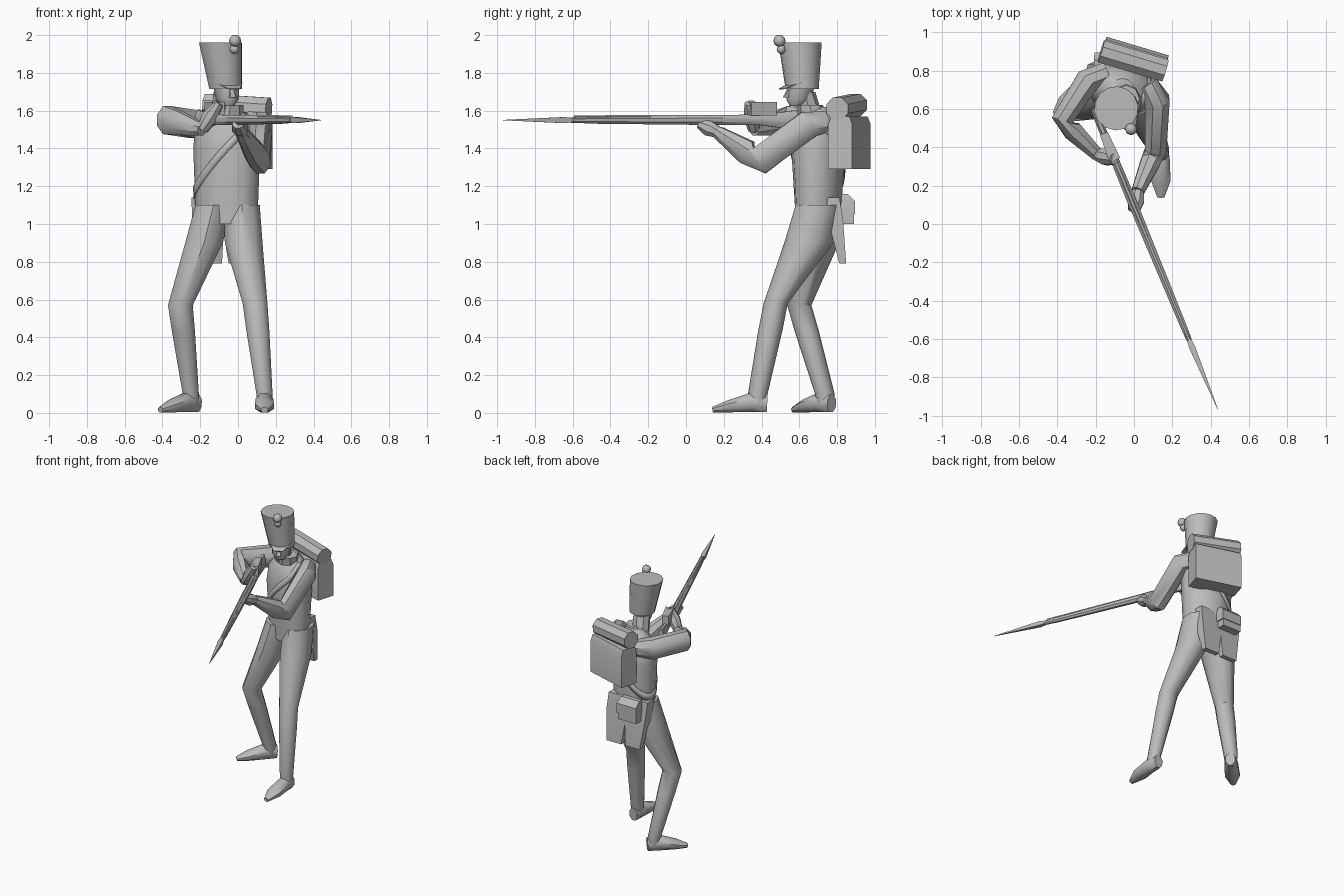
import bpy, bmesh, math
from mathutils import Vector, Matrix

cube = bpy.data.objects.get("Cube")
if cube:
    bpy.data.objects.remove(cube)

grey = bpy.data.materials.new("plain grey")
grey.use_nodes = True
grey.diffuse_color = (.5, .5, .5, 1)
grey.node_tree.nodes["Principled BSDF"].inputs["Base Color"].default_value = grey.diffuse_color

# Directions: up, aiming line of the musket, and the turned shoulders
X, UP = Vector((1, 0, 0)), Vector((0, 0, 1))
AIM = Vector((.38, -.92, 0)).normalized()
AIM_SIDE = UP.cross(AIM)
ACROSS = Vector((1, -.3, 0)).normalized()
BACKWARD = UP.cross(ACROSS)


def finish(name, bm, angle=40):
    bmesh.ops.recalc_face_normals(bm, faces=bm.faces)
    mesh = bpy.data.meshes.new(name)
    bm.to_mesh(mesh)
    bm.free()
    part = bpy.data.objects.new(name, mesh)
    bpy.context.collection.objects.link(part)
    mesh.materials.append(grey)
    bpy.ops.object.select_all(action='DESELECT')
    part.select_set(True)
    bpy.context.view_layer.objects.active = part
    bpy.ops.object.shade_smooth_by_angle(angle=math.radians(angle))
    return part


def loft(name, centres, widths, depths=None, sides=8, ref=X, flat=False, angle=40):
    """Skin through rings; widths run along ref, depths across it."""
    bm = bmesh.new()
    depths = depths or widths
    grow = math.sqrt(2) if sides == 4 else 1
    rings = []
    for i, (centre, width, depth) in enumerate(zip(centres, widths, depths)):
        ahead = centres[min(i + 1, len(centres) - 1)]
        behind = centres[max(i - 1, 0)]
        along = UP if flat else (ahead - behind).normalized()
        side = (ref - along * ref.dot(along)).normalized()
        other = along.cross(side)
        ring = []
        for k in range(sides):
            turn = math.tau * (k + .5) / sides
            offset = side * width * math.cos(turn) + other * depth * math.sin(turn)
            ring.append(bm.verts.new(centre + offset * grow))
        rings.append(ring)
    for low, high in zip(rings, rings[1:]):
        for k in range(sides):
            after = (k + 1) % sides
            bm.faces.new((low[k], low[after], high[after], high[k]))
    bm.faces.new(rings[0])
    bm.faces.new(rings[-1])
    return finish(name, bm, angle)


def ball(name, centre, radius):
    bm = bmesh.new()
    bmesh.ops.create_uvsphere(bm, u_segments=8, v_segments=6, radius=radius,
                              matrix=Matrix.Translation(centre))
    finish(name, bm, angle=60)


def column(base, heights, direction=AIM, shifts=None):
    """Points above a base, each optionally shifted along a direction."""
    shifts = shifts or [0] * len(heights)
    return [base + UP * height + direction * shift for height, shift in zip(heights, shifts)]


# Torso and neck
CHEST = Vector((-.06, .7, 0))
HEIGHTS = (1, 1.1, 1.4, 1.52, 1.58, 1.62)
WIDTHS = (.17, .17, .18, .17, .11, .06)
DEPTHS = (.12, .12, .14, .12, .09, .06)
loft("torso", column(CHEST, HEIGHTS), WIDTHS, DEPTHS, sides=12, ref=ACROSS, flat=True)
loft("collar", column(CHEST, (1.57, 1.63), shifts=(.03, .05)), (.08, .07), ref=AIM_SIDE, flat=True)

# Head
HEAD = Vector((-.065, .615, 0))
loft("neck", column(HEAD, (1.58, 1.7), shifts=(-.05, -.01)), (.06, .06), ref=AIM_SIDE, flat=True)
loft("face", column(HEAD, (1.625, 1.66, 1.76), shifts=(.04, .02, 0)),
     (.03, .06, .07), (.03, .07, .08), sides=10, ref=AIM_SIDE, flat=True)
loft("nose", column(HEAD, (1.72, 1.67), shifts=(.07, .09)), (.01, .015), sides=4, ref=AIM_SIDE, flat=True)

# Tall hat with visor and pompon
loft("hat", column(HEAD, (1.715, 1.96), AIM_SIDE, (0, -.03)), (.088, .115),
     sides=14, ref=AIM_SIDE, flat=True)
loft("visor", column(HEAD, (1.745, 1.715), shifts=(.04, .12)),
     (.085, .035), (.008, .004), ref=AIM_SIDE)
pompon, badge = column(HEAD, (1.97, 1.925), shifts=(.13, .12))
ball("pompon", pompon, .032)
ball("hat_badge", badge, .024)


# Legs and feet
def leg(side, hip, seat, knee, ankle, toe):
    hip, seat, knee, ankle, toe = map(Vector, (hip, seat, knee, ankle, toe))
    calf = knee.lerp(ankle, .3)
    heel = ankle * 1
    heel.z = toe.z = 0
    loft(side + "_leg", [hip, seat, knee, calf, ankle, heel + UP * .03],
         (.1, .105, .069, .064, .045, .04), (.12, .13, .064, .064, .052, .04), sides=10, flat=True)
    pace = (toe - heel).normalized()
    heel -= pace * .05
    tops = (.05, .055, .035, .016)
    centres = [heel.lerp(toe, part) + UP * top for part, top in zip((0, .3, .7, 1), tops)]
    loft(side + "_foot", centres, (.035, .05, .055, .02), tops, ref=pace.cross(UP), angle=50)


leg("left", (.02, .7, 1.1), (.03, .65, .9), (.09, .475, .58), (.14, .38, .1), (.14, .14, 0))
leg("right", (-.13, .7, 1.1), (-.18, .68, .9), (-.305, .6, .57), (-.25, .735, .1), (-.41, .57, 0))


# Arms and hands
def arm(side, root, shoulder, elbow, wrist, fingers):
    root, shoulder, elbow, wrist, fingers = map(Vector, (root, shoulder, elbow, wrist, fingers))
    loft(side + "_arm", [root, shoulder, elbow, elbow.lerp(wrist, .3), wrist],
         (.06, .08, .08, .07, .036), (.06, .07, .06, .056, .036), ref=UP)
    loft(side + "_hand", [wrist, wrist.lerp(fingers, .5), fingers],
         (.032, .045, .025), (.032, .046, .032), ref=UP)


arm("left", (.07, .73, 1.54), (.12, .65, 1.53), (.115, .39, 1.335), (.02, .17, 1.485), (0, .07, 1.53))
arm("right", (-.14, .79, 1.52), (-.24, .75, 1.53), (-.375, .54, 1.55), (-.19, .36, 1.5), (-.1, .34, 1.64))

# Musket: positions are distances along the aiming line
GRIP = Vector((-.02, .14, 1.55))


def gun(name, places, widths, depths=None, lift=0, **options):
    centres = [GRIP + AIM * place + UP * lift for place in places]
    loft(name, centres, widths, depths, ref=AIM_SIDE, **options)


gun("stock", (-.5, -.27, 0, .73), (.02, .022, .026, .018), (.06, .028, .028, .02))
gun("barrel", (-.27, .79), (.016, .012), lift=.014)
gun("bayonet_socket", (.73, .81), (.018, .015))
gun("bayonet", (.79, .85, 1.2), (.01, .016, .001), sides=4)
gun("thumb", (-.36, -.21), (.022, .03), (.036, .036), lift=.06, sides=4)

# Backpack with rolled blanket
PACK = Vector((0, .865, 0))
loft("backpack", column(PACK, (1.29, 1.53, 1.57)), (.17, .17, .168), (.066, .066, .05),
     sides=4, ref=ACROSS, flat=True, angle=25)
ends = [PACK + ACROSS * reach - BACKWARD * .015 + UP * (1.62 - reach * .06) for reach in (-.175, .175)]
loft("blanket_roll", ends, (.064, .064), ref=UP)

# Cartridge box with overhanging lid
BOX = Vector((-.13, .85, 0))
loft("cartridge_box", column(BOX, (1, 1.12)), (.075, .075), (.04, .04), sides=4, flat=True, angle=25)
loft("box_lid", column(BOX, (1.05, 1.12, 1.16), BACKWARD, (.01, .01, -.01)),
     (.08, .08, .075), (.036, .036, .016), sides=4, flat=True, angle=25)

# Coat tails
for side, across in (("left", .01), ("right", -.145)):
    tail = column(Vector((across, .83, 0)), (1.14, 1.02, .79), BACKWARD, (-.06, -.04, 0))
    loft(side + "_coat_tail", tail, (.085, .085, .06), (.04, .04, .018), sides=4, flat=True, angle=25)


# Shoulder strap wrapped around the torso
def torso_size(height):
    for i, (low, high) in enumerate(zip(HEIGHTS, HEIGHTS[1:])):
        if low <= height <= high:
            part = (height - low) / (high - low)
            return [sizes[i] + (sizes[i + 1] - sizes[i]) * part for sizes in (WIDTHS, DEPTHS)]


bm = bmesh.new()
COUNT = 28
bands = []
for k in range(COUNT):
    turn = math.tau * k / COUNT
    band = []
    for edge in (-.028, .028):
        height = 1.36 + .2 * math.cos(turn) + edge
        width, depth = (size + .008 for size in torso_size(height))
        around = ACROSS * width * math.cos(turn) + BACKWARD * depth * math.sin(turn)
        band.append(bm.verts.new(CHEST + UP * height + around))
    bands.append(band)
for one, two in zip(bands, bands[1:] + bands[:1]):
    bm.faces.new((one[0], two[0], two[1], one[1]))
strap = finish("shoulder_strap", bm)
strap.modifiers.new("thickness", 'SOLIDIFY').thickness = .006
